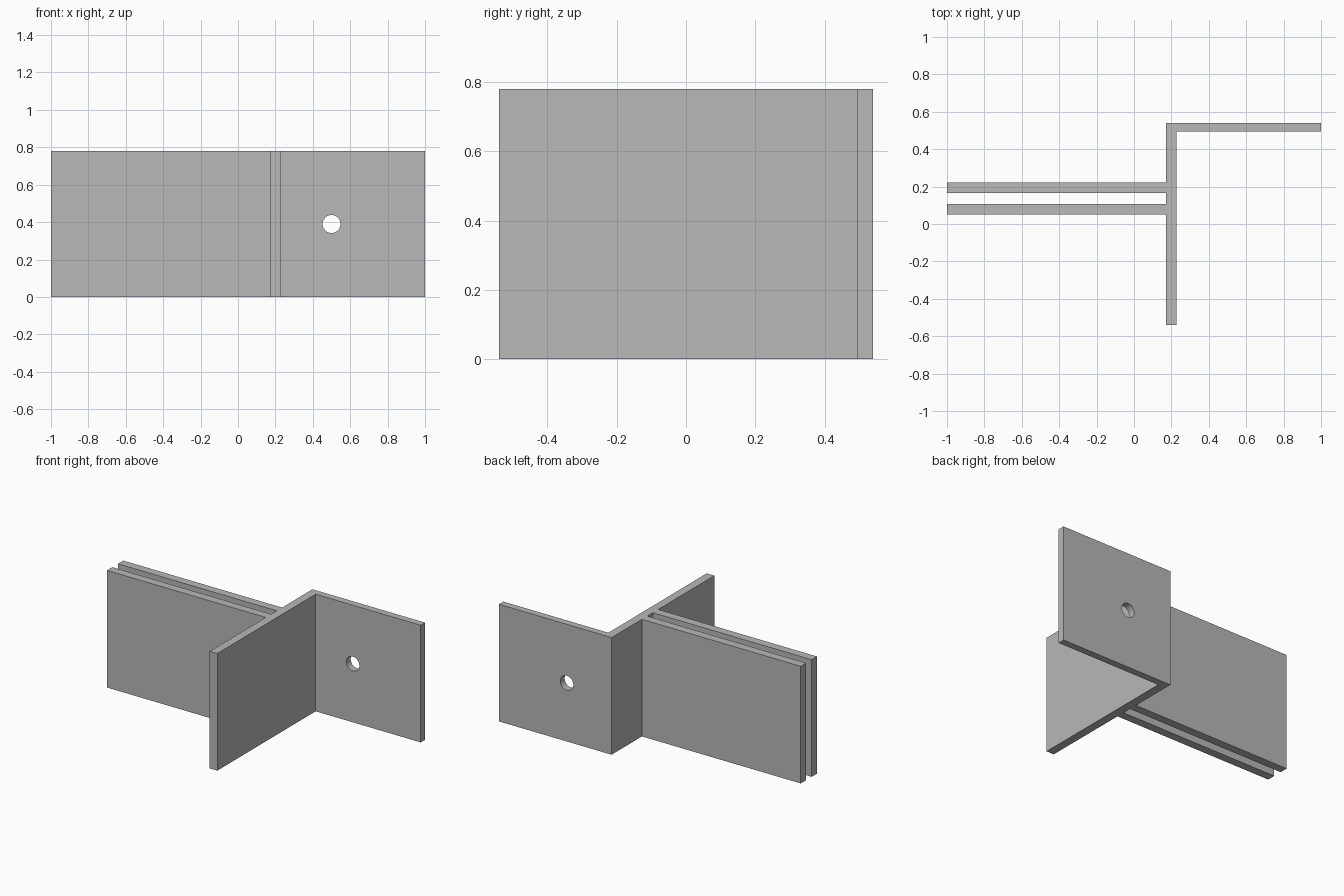
import bpy
import bmesh
from math import pi
from mathutils import Matrix

default = bpy.data.objects.get("Cube")
if default:
    bpy.data.objects.remove(default, do_unlink=True)

HEIGHT = 0.78
HALF_Y = 0.54
WEB_LEFT, WEB_RIGHT = 0.17, 0.226
FLANGE_Y = 0.494

grey = bpy.data.materials.new("plain grey")
grey.use_nodes = True
colour = (0.48, 0.48, 0.48, 1)
grey.diffuse_color = colour
grey.node_tree.nodes["Principled BSDF"].inputs["Base Color"].default_value = colour


def make_object(name, bm):
    bmesh.ops.recalc_face_normals(bm, faces=bm.faces)
    mesh = bpy.data.meshes.new(name)
    bm.to_mesh(mesh)
    bm.free()
    mesh.materials.append(grey)
    obj = bpy.data.objects.new(name, mesh)
    bpy.context.collection.objects.link(obj)
    return obj


# Bracket outline: web, mounting flange and two parallel fins
outline = [(WEB_LEFT, -HALF_Y), (WEB_RIGHT, -HALF_Y), (WEB_RIGHT, FLANGE_Y),
           (1, FLANGE_Y), (1, HALF_Y), (WEB_LEFT, HALF_Y)]
for low, high in ((0.165, 0.221), (0.05, 0.106)):
    outline += [(WEB_LEFT, high), (-1, high), (-1, low), (WEB_LEFT, low)]

bm = bmesh.new()
base = bm.faces.new([bm.verts.new((x, y, 0)) for x, y in outline])
top = bmesh.ops.extrude_face_region(bm, geom=[base], use_keep_orig=True)["geom"]
bmesh.ops.translate(bm, vec=(0, 0, HEIGHT),
                    verts=[v for v in top if isinstance(v, bmesh.types.BMVert)])
bracket = make_object("bracket", bm)

# Bolt hole through the mounting flange
bm = bmesh.new()
bmesh.ops.create_cone(bm, cap_ends=True, segments=48, radius1=0.048, radius2=0.048, depth=0.3,
                      matrix=Matrix.Translation((0.5, HALF_Y, HEIGHT / 2))
                      @ Matrix.Rotation(pi / 2, 4, "X"))
cutter = make_object("bolt_hole_cutter", bm)
cutter.hide_render = True
cutter.hide_set(True)

hole = bracket.modifiers.new("bolt hole", "BOOLEAN")
hole.operation = "DIFFERENCE"
hole.solver = "EXACT"
hole.object = cutter

# Smooth the hole wall while keeping the plate edges crisp
bpy.ops.object.select_all(action="DESELECT")
bracket.select_set(True)
bpy.context.view_layer.objects.active = bracket
bpy.ops.object.modifier_apply(modifier=hole.name)
bpy.data.objects.remove(cutter, do_unlink=True)
bpy.ops.object.shade_smooth_by_angle(angle=pi / 6)
